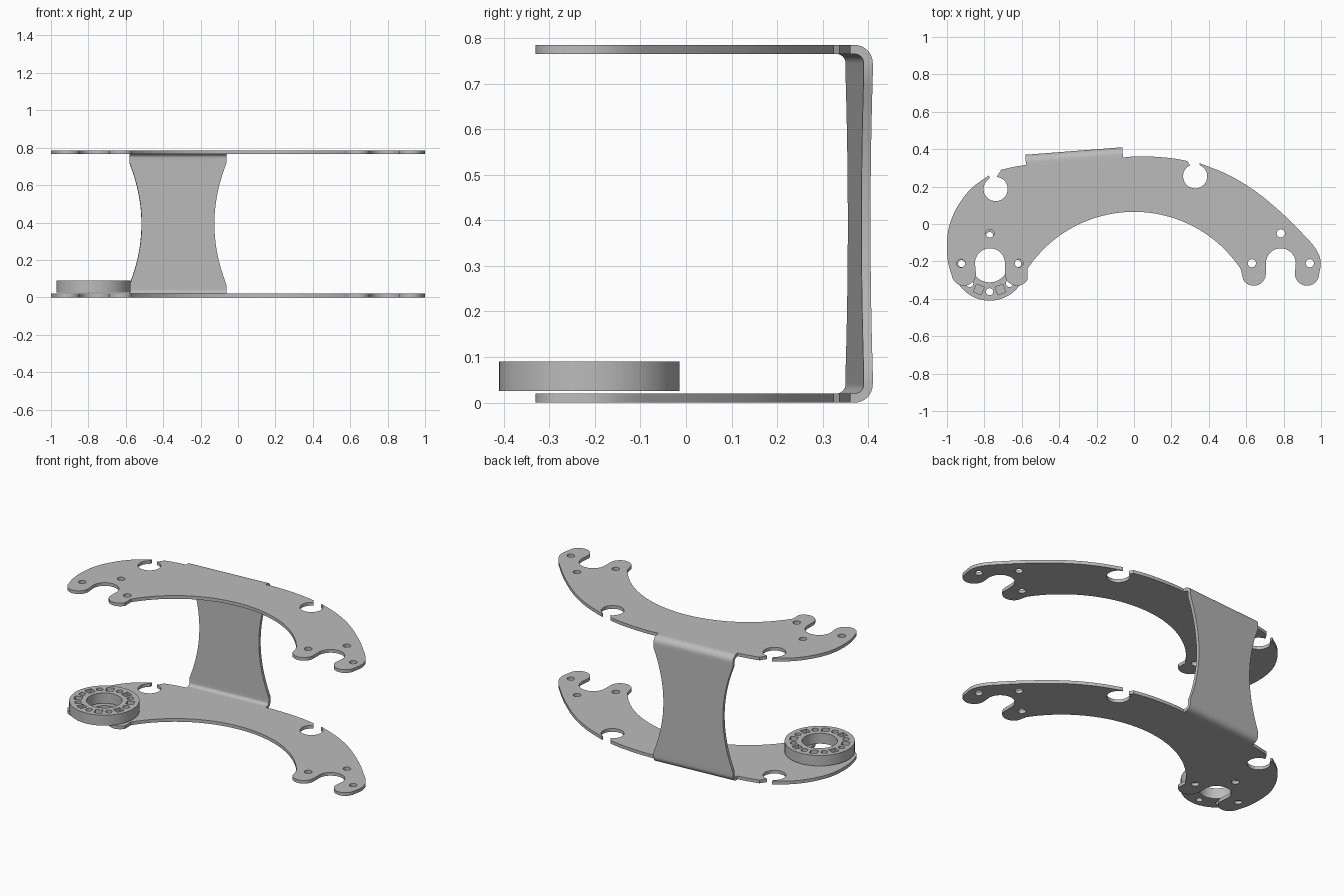
import bpy
import bmesh
from math import radians, sin, cos, pi, atan2
from mathutils import Vector

if "Cube" in bpy.data.objects:
    bpy.data.objects.remove(bpy.data.objects["Cube"])

grey = bpy.data.materials.new("satin grey")
grey.use_nodes = True
colour = (0.5, 0.5, 0.5, 1)
grey.diffuse_color = colour
grey.node_tree.nodes["Principled BSDF"].inputs["Base Color"].default_value = colour


def arc(cx, cy, r, a, b, n=20):
    angles = [radians(a + (b - a) * i / n) for i in range(n + 1)]
    return [(cx + r * cos(t), cy + r * sin(t)) for t in angles]


def circle(cx, cy, r, n=32):
    return arc(cx, cy, r, 0, 360, n)[:-1]


def smooth_path(points, n=6):
    """Catmull-Rom curve through the points."""
    p = [Vector(q) for q in points]
    p = [2 * p[0] - p[1]] + p + [2 * p[-1] - p[-2]]
    out = []
    for a, b, c, d in zip(p, p[1:], p[2:], p[3:]):
        for i in range(n):
            t = i / n
            out.append((2 * b + (c - a) * t + (2 * a - 5 * b + 4 * c - d) * t**2
                        + (3 * b - a - 3 * c + d) * t**3) / 2)
    return [tuple(q) for q in out + [p[-2]]]


def finish(name, mesh):
    bm = bmesh.new()
    bm.from_mesh(mesh)
    bmesh.ops.remove_doubles(bm, verts=bm.verts, dist=0.0001)
    bmesh.ops.recalc_face_normals(bm, faces=bm.faces)
    bm.to_mesh(mesh)
    bm.free()
    mesh.materials.clear()
    mesh.materials.append(grey)
    obj = bpy.data.objects.new(name, mesh)
    bpy.context.collection.objects.link(obj)
    bpy.ops.object.select_all(action='DESELECT')
    obj.select_set(True)
    bpy.context.view_layer.objects.active = obj
    bpy.ops.object.shade_smooth_by_angle(angle=radians(30))
    return obj


def sheet(name, loops, z0, z1):
    """Flat part: first loop is the outline, the others are holes."""
    curve = bpy.data.curves.new(name + " outline", 'CURVE')
    curve.dimensions = '2D'
    curve.fill_mode = 'BOTH'
    curve.extrude = (z1 - z0) / 2
    for loop in loops:
        s = curve.splines.new('POLY')
        s.points.add(len(loop) - 1)
        for pt, (x, y) in zip(s.points, loop):
            pt.co = (x, y, 0, 1)
        s.use_cyclic_u = True
    temp = bpy.data.objects.new(name + " outline", curve)
    bpy.context.collection.objects.link(temp)
    dg = bpy.context.evaluated_depsgraph_get()
    mesh = bpy.data.meshes.new_from_object(temp.evaluated_get(dg))
    bpy.data.objects.remove(temp)
    mesh.name = name
    obj = finish(name, mesh)
    obj.location.z = (z0 + z1) / 2
    return obj


# Crescent plate outline, clockwise from the left edge
outline = smooth_path([(-.972, -.285), (-.995, -.2), (-1, -.1), (-.985, 0),
                       (-.94, .1), (-.87, .19), (-.775, .26)])
outline += arc(-.74, .187, .065, 120, 445)                      # left clip notch
outline += smooth_path([(-.71, .29), (-.645, .305), (-.585, .315)])
outline += smooth_path([(-.06, .355), (0, .361), (.1, .36), (.2, .352), (.285, .337)])
outline += arc(.327, .255, .065, 115, 430)                      # right clip notch
outline += smooth_path([(.35, .325), (.5, .265), (.65, .175), (.8, .05),
                        (.9, -.05), (.97, -.13), (.998, -.2), (.988, -.28)])
outline += arc(.925, -.265, .065, -20, -180)                    # right fork
outline += arc(.785, -.21, .08, 0, 180)
outline += arc(.64, -.265, .065, 0, -150)
outline += arc(0, -.62, .685, 33.7, 146.3, 48)                  # inner curve
outline += arc(-.625, -.265, .065, -30, -180)                   # left fork
outline += arc(-.77, -.21, .08, 0, 180)
outline += arc(-.91, -.265, .065, 0, -155)

# Three screw holes around each fork
holes = [circle(cx + dx, -.21 + dy, .022, 20)
         for cx in (-.77, .785) for dx, dy in ((0, .16), (-.155, 0), (.155, 0))]

THICK, HEIGHT = .02, .785
sheet("lower_plate", [outline] + holes, 0, THICK)
sheet("upper_plate", [outline] + holes, HEIGHT - THICK, HEIGHT)


# Folded web joining the plates along their back edge
def half_width(z):
    t = min(1, abs(z - HEIGHT / 2) / .325)
    return .195 + .065 * t**2


def fold(inset, radius):
    """C-shaped section as (depth, height) pairs."""
    lo, hi, back = inset, HEIGHT - inset, -inset
    path = [(-.062, lo)] + arc(back - radius, lo + radius, radius, -90, 0, 8)
    z0, z1 = lo + radius, hi - radius
    path += [(back, z0 + (z1 - z0) * i / 28) for i in range(1, 28)]
    return path + arc(back - radius, hi - radius, radius, 0, 90, 8) + [(-.062, hi)]


mid = Vector((-.322, .39, 0))
along = Vector((.52, .04, 0)).normalized()
out = Vector((-along.y, along.x, 0))
bm = bmesh.new()
rings = []
for outer, inner in zip(fold(0, .04), fold(THICK, .02)):
    w = half_width(outer[1])
    rings.append([bm.verts.new(mid + along * s * w + out * d + Vector((0, 0, z)))
                  for s, (d, z) in ((-1, outer), (1, outer), (1, inner), (-1, inner))])
for a, b in zip(rings, rings[1:]):
    for i in range(4):
        j = (i + 1) % 4
        bm.faces.new((a[i], a[j], b[j], b[i]))
bm.faces.new(rings[0])
bm.faces.new(rings[-1])
web = bpy.data.meshes.new("folded_web")
bm.to_mesh(web)
bm.free()
finish("folded_web", web)

# Mounting ring: round through holes alternate with square pockets
cx, cy, pitch = -.772, -.212, .15
rim = [circle(cx, cy, .198, 64), circle(cx, cy, .1, 48)]
bores, pockets = [], []
for k in range(16):
    a = -pi / 2 + k * pi / 8
    px, py = cx + pitch * cos(a), cy + pitch * sin(a)
    if k % 2 == 0:
        bores.append(circle(px, py, .019, 20))
    else:
        turn = a * 180 / pi + 45
        pockets.append(arc(px, py, .031, turn, turn + 360, 4)[:-1])
sheet("ring_base", rim + bores, .025, .04)
sheet("ring_top", rim + bores + pockets, .04, .09)
